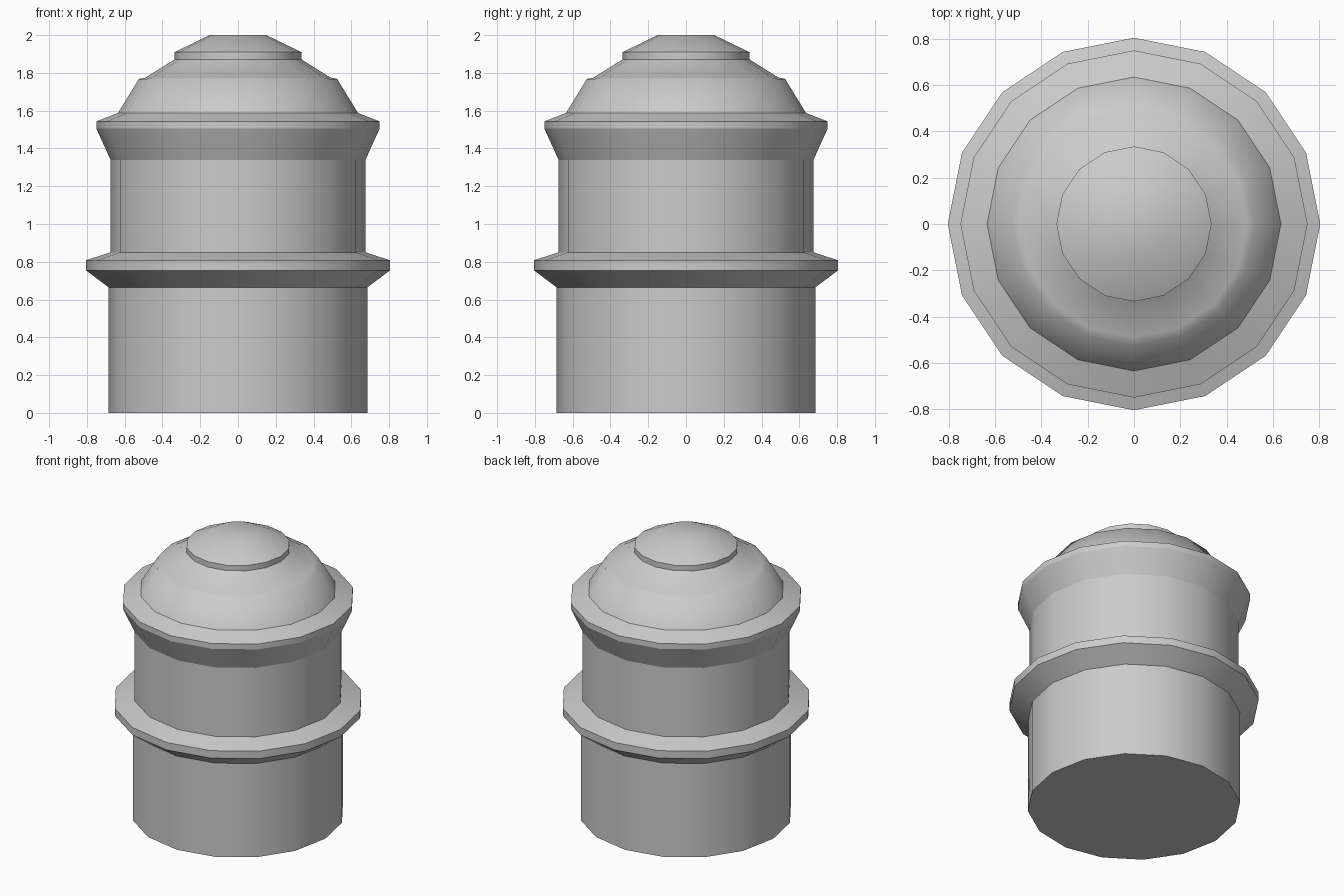
import bpy, bmesh, math

cube = bpy.data.objects.get("Cube")
if cube:
    bpy.data.objects.remove(cube, do_unlink=True)

SIDES = 16
GREY = (0.6, 0.6, 0.6, 1.0)

mat = bpy.data.materials.new("plain grey")
mat.use_nodes = True
mat.diffuse_color = GREY
mat.node_tree.nodes["Principled BSDF"].inputs["Base Color"].default_value = GREY


def turned_part(name, profile, smooth_angle=24, bottom=False, top=False):
    """Turn a (radius, height) profile, listed upwards, about the z axis."""
    bm = bmesh.new()
    rings = []
    for r, z in profile:
        angles = [math.tau * i / SIDES for i in range(SIDES)]
        rings.append([bm.verts.new((r * math.cos(a), r * math.sin(a), z)) for a in angles])
    for low, high in zip(rings, rings[1:]):
        for i in range(SIDES):
            j = (i + 1) % SIDES
            bm.faces.new((low[i], low[j], high[j], high[i]))
    if bottom:
        bm.faces.new(rings[0][::-1])
    if top:
        bm.faces.new(rings[-1])
    mesh = bpy.data.meshes.new(name)
    bm.to_mesh(mesh)
    bm.free()
    mesh.materials.append(mat)
    obj = bpy.data.objects.new(name, mesh)
    bpy.context.collection.objects.link(obj)
    bpy.ops.object.select_all(action='DESELECT')
    obj.select_set(True)
    bpy.context.view_layer.objects.active = obj
    bpy.ops.object.shade_smooth_by_angle(angle=math.radians(smooth_angle))
    return obj


# Lower drum and the projecting ring above it
turned_part("base_drum", [(0.685, 0), (0.685, 0.665)], bottom=True)
turned_part("middle_ring", [(0.685, 0.665), (0.805, 0.755), (0.805, 0.808), (0.675, 0.85)])

# Upper drum and its flared collar
turned_part("upper_drum", [(0.675, 0.85), (0.675, 1.34)])
turned_part("flared_collar", [(0.675, 1.34), (0.75, 1.505), (0.75, 1.543), (0.635, 1.588)])

# Rounded roof with a small raised cap
turned_part("dome", [(0.635, 1.588), (0.525, 1.768), (0.49, 1.775), (0.335, 1.872)], 60)
turned_part("dome_cap", [(0.335, 1.872), (0.335, 1.91), (0.15, 2.0)], 45, top=True)
